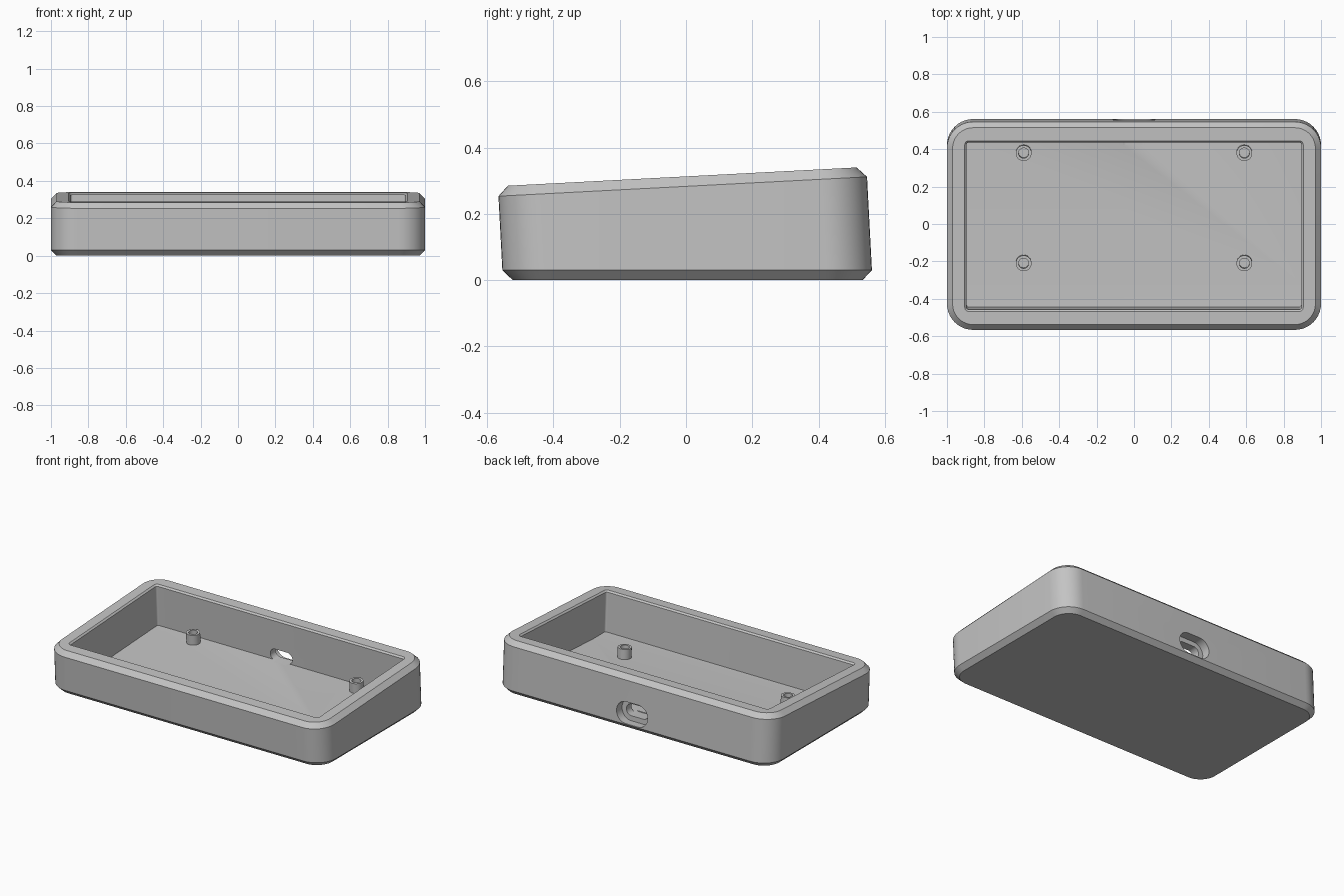
import bpy, bmesh, math
from mathutils import Matrix, Vector

if "Cube" in bpy.data.objects:
    bpy.data.objects.remove(bpy.data.objects["Cube"], do_unlink=True)

TILT = math.radians(3)
SIN, COS = math.sin(TILT), math.cos(TILT)
FRAME = Matrix.Translation((0, 0.005, 0)) @ Matrix.Rotation(TILT, 4, "X")
W, D = 1.0, 0.557            # half width and half depth
TOP, CHAMFER = 0.313, 0.03
FLOOR, KINK = 0.042, -0.325  # sloped floor, levelled ahead of the kink

grey = bpy.data.materials.new("grey plastic")
grey.use_nodes = True
grey.diffuse_color = (0.55, 0.55, 0.55, 1)
grey.node_tree.nodes["Principled BSDF"].inputs["Base Color"].default_value = grey.diffuse_color


def level(z):
    """Height in the tilted frame of a horizontal plane."""
    return lambda v: (z - v * SIN) / COS


def outline(bm, hx, hy, radius, height, steps=10):
    """Ring of vertices along a rounded rectangle."""
    ring = []
    for quarter, (sx, sy) in enumerate([(1, 1), (-1, 1), (-1, -1), (1, -1)]):
        for i in range(steps + 1):
            a = math.pi / 2 * (quarter + i / steps)
            x = sx * (hx - radius) + radius * math.cos(a)
            y = sy * (hy - radius) + radius * math.sin(a)
            h = height(y) if callable(height) else height
            ring.append(bm.verts.new((x, y, h)))
    return ring


def bridge(bm, a, b):
    n = len(a)
    for i in range(n):
        j = (i + 1) % n
        bm.faces.new((a[i], a[j], b[j], b[i]))


def finish(bm, name):
    bmesh.ops.recalc_face_normals(bm, faces=bm.faces)
    bm.transform(FRAME)
    mesh = bpy.data.meshes.new(name)
    bm.to_mesh(mesh)
    bm.free()
    mesh.materials.append(grey)
    obj = bpy.data.objects.new(name, mesh)
    bpy.context.collection.objects.link(obj)
    return obj


def smooth(obj):
    bpy.ops.object.select_all(action="DESELECT")
    obj.select_set(True)
    bpy.context.view_layer.objects.active = obj
    bpy.ops.object.shade_smooth_by_angle(angle=math.radians(25))


# Case shell: outside, chamfers, rim and cavity
bm = bmesh.new()
c = CHAMFER
rings = [
    outline(bm, W - c, D - c, 0.11, level(0)),
    outline(bm, W, D, 0.14, level(c)),
    outline(bm, W, D, 0.14, TOP - c),
    outline(bm, W - c, D - c, 0.11, TOP),
    outline(bm, 0.905, 0.457, 0.022, TOP),
    outline(bm, 0.895, 0.447, 0.012, TOP - 0.01),
    outline(bm, 0.895, 0.447, 0.012, FLOOR),
]
for lower, upper in zip(rings, rings[1:]):
    bridge(bm, lower, upper)
bm.faces.new(rings[0])
floor = bm.faces.new(rings[-1])

# Level front strip of the floor
cut = [floor] + list(floor.edges) + list(floor.verts)
bmesh.ops.bisect_plane(bm, geom=cut, plane_co=(0, KINK, 0), plane_no=(0, 1, 0))
for v in bm.verts:
    if abs(v.co.z - FLOOR) < 1e-5 and v.co.y < KINK - 1e-4 and abs(v.co.x) < 0.9:
        v.co.z += (KINK - v.co.y) * math.tan(TILT)
case = finish(bm, "case_shell")


# Cable port: wide recess outside, narrower slot through the back wall
def port_cutter(name, hx, hz, near, far):
    bm = bmesh.new()
    ends = [outline(bm, hx, hz, hz * 0.98, h) for h in (near, far)]
    bridge(bm, *ends)
    for ring in ends:
        bm.faces.new(ring)
    bm.transform(Matrix.Translation((0, 0, 0.076)) @ Matrix.Rotation(-math.pi / 2, 4, "X"))
    return finish(bm, name)


for name, hx, hz, near, far in (("port_recess_cutter", 0.112, 0.07, 0.5, 0.7),
                                ("port_slot_cutter", 0.08, 0.038, 0.42, 0.7)):
    cutter = port_cutter(name, hx, hz, near, far)
    cutter.hide_render = True
    mod = case.modifiers.new(name, "BOOLEAN")
    mod.operation, mod.solver, mod.object = "DIFFERENCE", "EXACT", cutter
    bpy.context.view_layer.objects.active = case
    bpy.ops.object.modifier_apply(modifier=mod.name)
    bpy.data.objects.remove(cutter, do_unlink=True)
smooth(case)

# Screw standoffs: hollow posts on the floor
for side, sx in (("left", 1), ("right", -1)):
    for end, v in (("back", 0.38), ("front", -0.21)):
        bm = bmesh.new()
        base, top = FLOOR - 0.005, FLOOR + 0.065
        profile = [(0.042, base), (0.042, top), (0.027, top), (0.027, FLOOR + 0.002)]
        loops = [outline(bm, r, r, r * 0.999, h, 7) for r, h in profile]
        for a, b in zip(loops, loops[1:]):
            bridge(bm, a, b)
        bm.faces.new(loops[0])
        bm.faces.new(loops[-1])
        bmesh.ops.translate(bm, verts=bm.verts, vec=Vector((sx * 0.59, v, 0)))
        smooth(finish(bm, f"standoff_{end}_{side}"))
